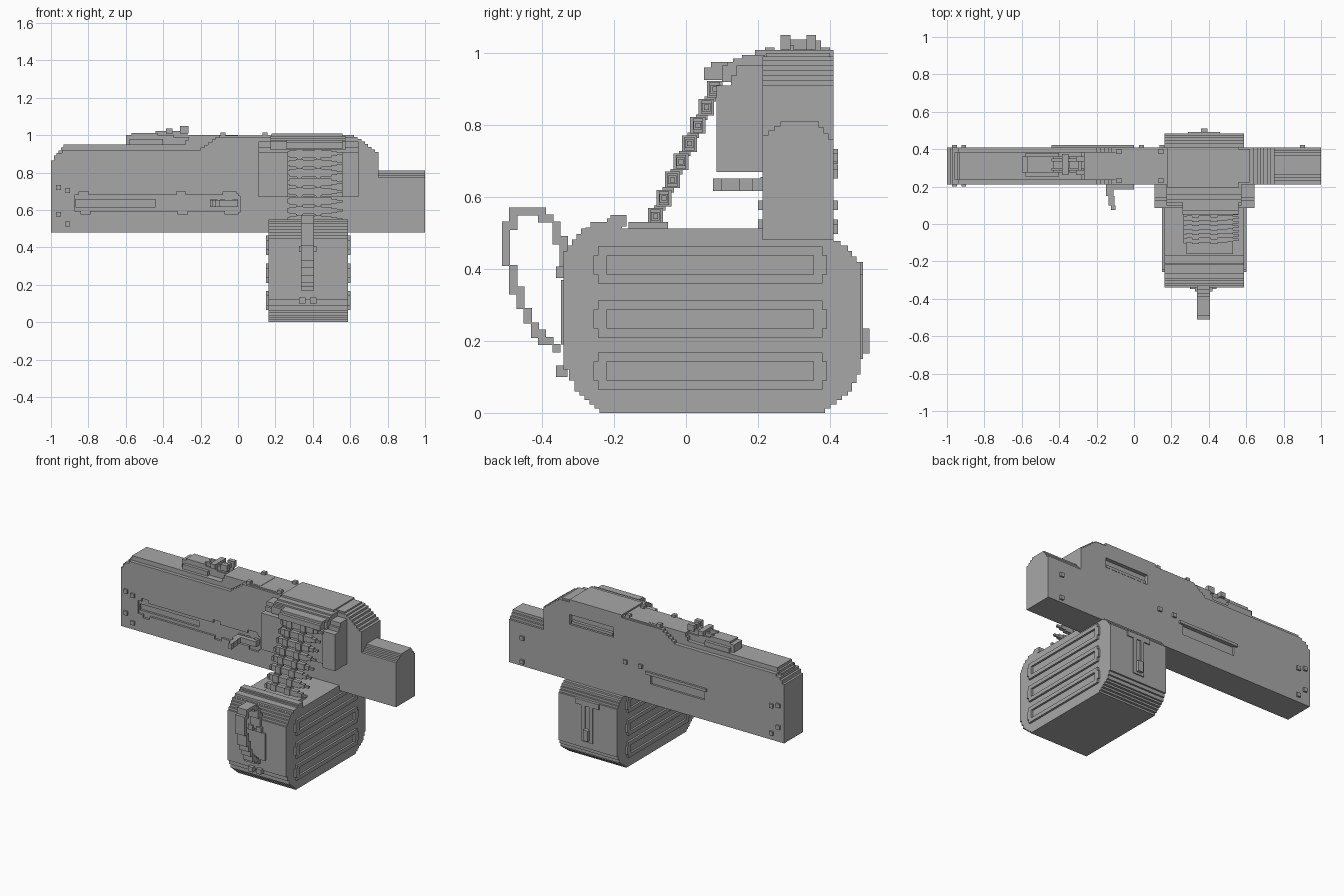
import bpy, bmesh

cube = bpy.data.objects.get("Cube")
if cube:
    bpy.data.objects.remove(cube)

metal = bpy.data.materials.new("grey metal")
metal.use_nodes = True
metal.diffuse_color = (0.39, 0.39, 0.39, 1)
metal.node_tree.nodes["Principled BSDF"].inputs["Base Color"].default_value = metal.diffuse_color

STEP = 0.013


def stairs(pts):
    """Turn the sloping sides of a closed outline into block steps."""
    out = []
    for i, (a, b) in enumerate(pts):
        c, d = pts[(i + 1) % len(pts)]
        n = max(1, round(min(abs(c - a), abs(d - b)) / STEP))
        out.append((a, b))
        if abs(c - a) < 1e-6 or abs(d - b) < 1e-6:
            continue
        for k in range(n):
            u, v = k / n, (k + 1) / n
            out.append((a + (c - a) * v, b + (d - b) * u))
            if k < n - 1:
                out.append((a + (c - a) * v, b + (d - b) * v))
    return out


def prism(pts, axis, lo, hi, stepped=True):
    return (stairs(pts) if stepped else pts, axis, lo, hi)


def box(x0, x1, y0, y1, z0, z1):
    return prism([(x0, z0), (x1, z0), (x1, z1), (x0, z1)], "y", y0, y1)


def make(name, solids):
    """One object out of several prisms."""
    bm = bmesh.new()
    place = {"x": lambda p, t: (t, p[0], p[1]), "y": lambda p, t: (p[0], t, p[1])}
    for pts, axis, lo, hi in solids:
        ends = [[bm.verts.new(place[axis](p, t)) for p in pts] for t in (lo, hi)]
        for ring in ends:
            bm.faces.new(ring)
        for i in range(len(pts)):
            j = (i + 1) % len(pts)
            bm.faces.new((ends[0][i], ends[0][j], ends[1][j], ends[1][i]))
    bmesh.ops.recalc_face_normals(bm, faces=bm.faces)
    mesh = bpy.data.meshes.new(name)
    bm.to_mesh(mesh)
    bm.free()
    mesh.materials.append(metal)
    obj = bpy.data.objects.new(name, mesh)
    bpy.context.collection.objects.link(obj)
    return obj


def carve(obj, solids):
    """Cut prisms out of an object, then drop the cutter."""
    for s in solids:
        cutter = make("cutter", [s])
        cutter.hide_render = True
        mod = obj.modifiers.new("cut", "BOOLEAN")
        mod.operation, mod.solver, mod.object = "DIFFERENCE", "EXACT", cutter
        bpy.context.view_layer.update()
        graph = bpy.context.evaluated_depsgraph_get()
        mesh = bpy.data.meshes.new_from_object(obj.evaluated_get(graph))
        obj.modifiers.clear()
        obj.data = mesh
        bpy.data.objects.remove(cutter)


def frame(x0, x1, y0, y1, z0, z1, w):
    """Rectangular raised frame lying in the yz plane."""
    return [box(x0, x1, y0, y1, z0, z0 + w), box(x0, x1, y0, y1, z1 - w, z1),
            box(x0, x1, y0 - w / 2, y0 + w, z0 + w, z1 - w),
            box(x0, x1, y1 - w, y1 + w / 2, z0 + w, z1 - w)]


F, B = 0.212, 0.41  # front and back faces of the receiver

# Receiver with stepped outline, groove, port and rear panel
receiver = make("receiver", [prism([
    (-1, .48), (.75, .48), (.75, .91), (.66, .98), (.64, .99), (-.1, .99),
    (-.2, .92), (-.91, .92), (-.97, .89), (-1, .84)], "y", F, B)])
groove = [(-.875, .595), (-.85, .595), (-.84, .575), (-.8, .575), (-.79, .595),
          (-.33, .595), (-.32, .575), (-.28, .575), (-.27, .595),
          (-.08, .595), (-.07, .575), (-.01, .575), (.01, .6)]
groove += [(x, 1.275 - z) for x, z in reversed(groove)]
carve(receiver, [
    prism(groove, "y", F - .05, F + .013),
    box(-.87, -.44, F - .05, F + .026, .615, .655),
    box(.24, .56, B - .025, B + .05, .845, .91),
    box(-.42, -.03, B - .013, B + .05, .61, .672)])

make("barrel_shroud", [prism([(F, .48), (B, .48), (B, .76), (.37, .81), (.28, .81), (F, .76)],
                             "x", .75, 1)])
make("top_spine", [prism([(-.96, .9), (-.28, .9), (-.28, .95), (-.92, .95)], "y", .235, .385),
                   prism([(-.3, .9), (.0, .9), (.0, 1), (-.25, 1), (-.28, .95), (-.3, .95)],
                         "y", .235, .385)])
make("top_cover", [box(-.1, .18, .225, .4, .985, .998),
                   box(.18, .56, F - .02, B, .985, 1.008),
                   box(.56, .62, F + .01, B - .01, .985, 1.0)])
make("port_shelf", [box(.25, .55, B - .025, B - .005, .85, .868)])
make("rear_panel_rail", [box(-.44, 0, B, B + .013, .672, .69)])

# Rivets on both sides and the top
rivets, r = [], .013
for x, z in [(-.96, .72), (-.91, .705), (-.96, .577), (-.91, .525)]:
    rivets += [box(x - r, x + r, F - .012, F, z - r, z + r),
               box(x - r, x + r, B, B + .012, z - r, z + r)]
for x, z in [(.15, .71), (.04, .71), (.9, .665), (.9, .51)]:
    rivets.append(box(x - r, x + r, B, B + .012, z - r, z + r))
for x in (-.08, .145):
    for y in (.233, .387):
        rivets.append(box(x - r, x + r, y - r, y + r, .995, 1.015))
make("rivets", rivets)

# Small fittings at the end of the groove
make("groove_catch", [box(-.15, -.11, F, F + .013, .618, .655),
                      box(-.095, -.07, F, F + .013, .618, .655),
                      box(-.03, 0, F - .005, F + .013, .618, .655)])

# Folded rear sight
make("rear_sight", [
    prism([(-.6, .94), (-.26, .94), (-.26, .99), (-.43, 1.012), (-.57, 1.0), (-.6, .985)],
          "y", .275, .36),
    box(-.58, -.4, .255, .38, .95, .98),
    box(-.44, -.27, .285, .3, .99, 1.022),
    box(-.44, -.27, .335, .35, .99, 1.022),
    box(-.385, -.35, .262, .375, 1.005, 1.035),
    box(-.31, -.265, .262, .29, 1.01, 1.05),
    box(-.31, -.265, .335, .362, 1.01, 1.05),
    box(-.3, -.28, .29, .335, 1.01, 1.038)])

# Charging handle with hooked grip
make("charging_handle", [
    box(-.15, -.0, .185, F + .005, .617, .652),
    box(-.15, -.11, .15, .185, .617, .652),
    box(-.135, -.105, .1, .15, .617, .652),
    box(-.122, -.1, .075, .1, .617, .652)])

# Feed block: two cheeks, a back wall, a hood and a guide lip
cheek = [(.22, .67), (.085, .67), (.085, .91), (.11, .91), (.14, .965), (.22, .975)]
make("feed_block", [
    prism(cheek, "x", .11, .265), prism(cheek, "x", .555, .645),
    box(.265, .555, .13, .22, .67, .95)])
make("feed_hood", [
    prism([(.1, .92), (.22, .92), (.22, .995), (.18, .995), (.13, .975), (.1, .955)],
          "x", .175, .575),
    prism([(.05, .925), (.12, .925), (.12, .975), (.09, .975), (.05, .945)],
          "x", .26, .56)])

# Belt of rounds hanging down into the ammunition box
belt = []
for i in range(8):
    y, z = .08 - .0236 * i, .9 - .0505 * i
    belt += [box(.275, .5, y - .014, y + .014, z - .019, z + .019),
             box(.265, .28, y - .018, y + .018, z - .013, z + .013),
             box(.5, .53, y - .012, y + .012, z - .012, z + .012),
             box(.53, .56, y - .007, y + .007, z - .007, z + .007)]
    for x in (.31, .41):
        belt += [box(x, x + .037, y - .021, y + .021, z - .023, z + .023),
                 box(x + .006, x + .031, y - .028, y + .004, z - .035, z - .02)]
belt.append(box(.28, .53, -.16, -.05, .51, .53))
make("ammunition_belt", belt)

# Ammunition box
L, R = .163, .588
make("ammunition_box", [prism([
    (-.24, 0), (.37, 0), (.45, .06), (.485, .13), (.485, .42), (.45, .465), (.41, .49),
    (.41, .513), (-.28, .513), (-.33, .45), (-.34, .37), (-.34, .12), (-.31, .06)],
    "x", L, R)])
make("box_mouth_lip", [prism([
    (-.28, .5), (-.19, .5), (-.165, .535), (-.165, .55), (-.2, .55), (-.22, .53), (-.25, .53)],
    "x", L, R)])
ribs = []
for z in (.065, .21, .36):
    for lo, hi in ((L - .013, L), (R, R + .013)):
        ribs += frame(lo, hi, -.245, .38, z, z + .103, .025)
make("box_side_frames", ribs)

# Carrying strap with its plate and clasps, built of blocks along a path
path = [(-.345, .4), (-.345, .48), (-.37, .53), (-.41, .56), (-.46, .565), (-.495, .52),
        (-.5, .45), (-.48, .37), (-.46, .31), (-.42, .23), (-.36, .185)]
cells = set()
for (a, b), (c, d) in zip(path, path[1:]):
    for k in range(11):
        t = k / 10
        cells.add((round((a + (c - a) * t) / .02), round((b + (d - b) * t) / .02)))
e = .0115
make("carry_strap", [box(.337, .407, y * .02 - e, y * .02 + e, z * .02 - e, z * .02 + e)
                     for y, z in sorted(cells)])
clasps = [box(.3, .44, -.348, -.335, .19, .37)]
for z in (.1, .375):
    clasps += [box(.325, .36, -.362, -.33, z, z + .032),
               box(.385, .42, -.362, -.33, z, z + .032)]
make("strap_clasps", clasps)

# Latch on the back of the box
make("rear_latch", [
    box(.29, .46, .48, .492, .385, .42),
    box(.335, .36, .48, .492, .15, .385), box(.39, .415, .48, .492, .15, .385),
    box(.36, .39, .48, .492, .15, .17),
    box(.357, .393, .48, .51, .165, .235)])
